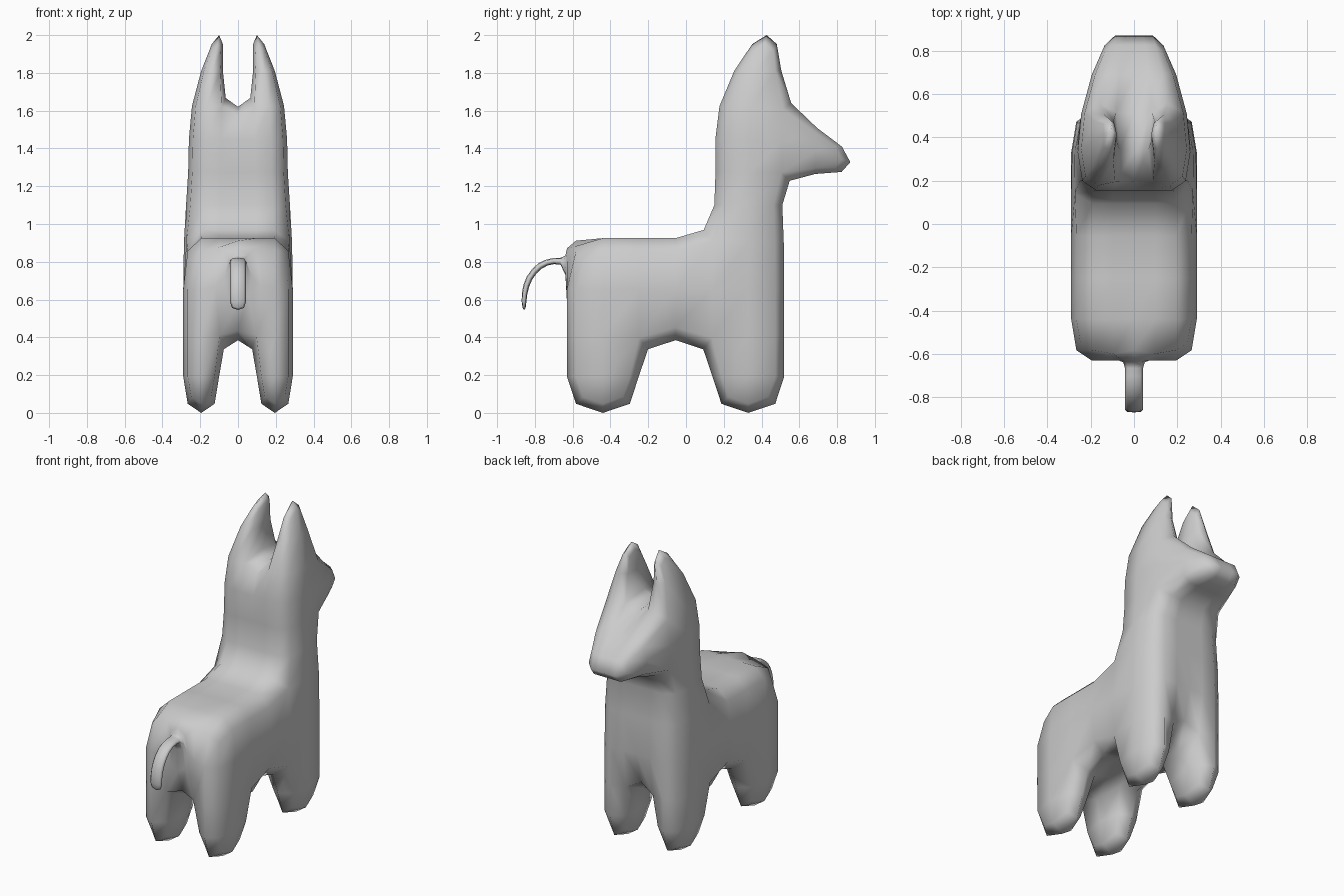
import bpy, bmesh, math
from mathutils import Vector

if "Cube" in bpy.data.objects:
    bpy.data.objects.remove(bpy.data.objects["Cube"])

# Cage columns across the width: half-widths (outer, inner) per height level
WIDTH = [(.29, .10), (.29, .10), (.29, .10), (.26, .09), (.26, .09), (.13, .07)]
HEIGHT = [0.0, .385, .925, 1.275, 1.62, 2.0]   # foot, belly, back, jaw, crown, ear tip
DEPTH = [-.63, -.25, .14, .52]                 # rump, hind leg, fore leg, chest
# Side profile points (y, z) that leave the regular grid: neck, ears and snout
PROFILE = {(2, 3): (.16, 1.275), (3, 3): (.50, 1.275),
           (2, 4): (.15, 1.62), (3, 4): (.515, 1.62),
           (2, 5): (.36, 2.0), (3, 5): (.495, 2.0),
           (4, 3): (.87, 1.255), (4, 4): (.87, 1.40)}


def corner(i, j, k):
    outer, inner = (.13, .045) if j == 4 else WIDTH[k]
    y, z = PROFILE[(j, k)] if (j, k) in PROFILE else (DEPTH[j], HEIGHT[k])
    return Vector(((-outer, -inner, inner, outer)[i], y, z))


# Blocks making up the animal
cells = [(i, j, 0) for i in (0, 2) for j in (0, 2)]          # feet
cells += [(i, j, 1) for i in range(3) for j in range(3)]     # trunk
cells += [(i, 2, k) for i in range(3) for k in (2, 3)]       # neck and head
cells += [(i, 3, 3) for i in range(3)]                       # snout
cells += [(i, 2, 4) for i in (0, 2)]                         # ears

# Keep only the outside faces of the joined blocks
faces = {}
for c in cells:
    for axis in range(3):
        u, v = [a for a in range(3) if a != axis]
        for side in (0, 1):
            quad = []
            for du, dv in ((0, 0), (1, 0), (1, 1), (0, 1)):
                p = list(c)
                p[axis] += side
                p[u] += du
                p[v] += dv
                quad.append(tuple(p))
            key = frozenset(quad)
            if key in faces:
                del faces[key]
            else:
                faces[key] = quad

bm = bmesh.new()
verts = {}


def vert(p):
    if p not in verts:
        verts[p] = bm.verts.new(corner(*p))
    return verts[p]


# The tail grows from the middle panel of the rump
rump = [(1, 0, 1), (2, 0, 1), (2, 0, 2), (1, 0, 2)]
faces.pop(frozenset(rump))
for quad in faces.values():
    bm.faces.new([vert(p) for p in quad])

# Tail: flat rectangular section swept along a drooping curve
path = [(-.63, .798), (-.70, .808), (-.775, .783), (-.833, .715),
        (-.858, .63), (-.857, .545)]
half = [.02, .016, .017, .017, .015, .010]
ring = [vert(p) for p in rump]
for n, (y, z) in enumerate(path):
    a, b = path[max(n - 1, 0)], path[min(n + 1, len(path) - 1)]
    t = Vector((0, b[0] - a[0], b[1] - a[1])).normalized()
    up = Vector((0, 0, 1)) if n == 0 else Vector((0, t.z, -t.y))
    new = [bm.verts.new(Vector((x, y, z)) + up * s * half[n])
           for x, s in ((-.042, -1), (.042, -1), (.042, 1), (-.042, 1))]
    for q in range(4):
        r = (q + 1) % 4
        bm.faces.new((ring[q], ring[r], new[r], new[q]))
    ring = new
bm.faces.new(ring)

bmesh.ops.recalc_face_normals(bm, faces=bm.faces)
for f in bm.faces:
    f.smooth = True
mesh = bpy.data.meshes.new("animal_body")
bm.to_mesh(mesh)
bm.free()
body = bpy.data.objects.new("animal_body", mesh)
bpy.context.collection.objects.link(body)

# One level of rounding gives the soft low-poly form
sub = body.modifiers.new("rounding", 'SUBSURF')
sub.levels = sub.render_levels = 1
sub.use_limit_surface = False
